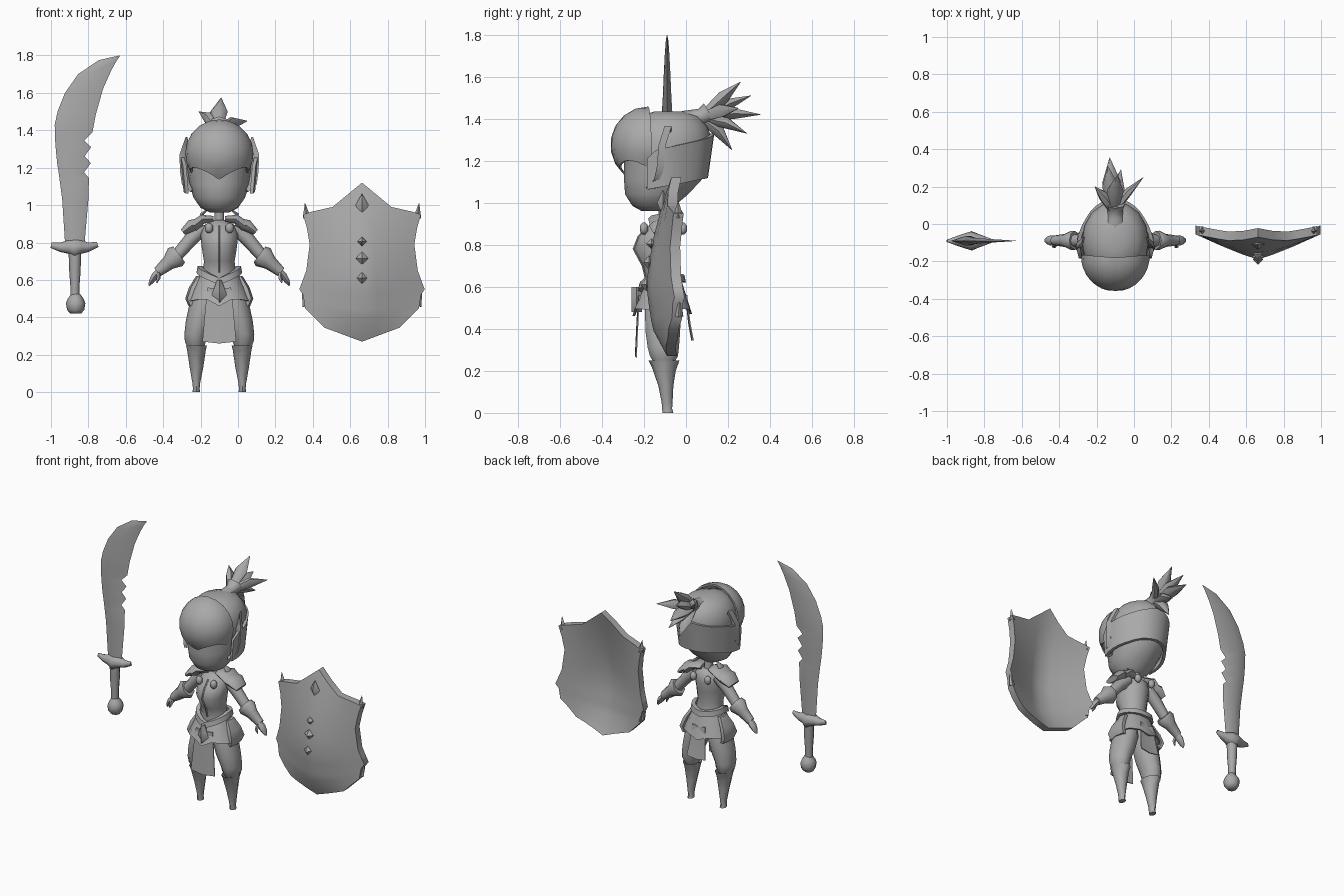
import bpy, bmesh, math
from mathutils import Vector

X0, Y0 = -0.10, -0.10   # body axis
grey = bpy.data.materials.new("plain_grey")
grey.diffuse_color = (0.4, 0.4, 0.4, 1)


def skin(name, rings, closed=False, plate=False):
    """Join equal rings into a capped solid; a plate's rings run out along the front and home along the back."""
    bm = bmesh.new()
    vs = [[bm.verts.new(p) for p in r] for r in rings]
    n = len(vs[0])
    pairs = list(zip(vs, vs[1:])) + ([(vs[-1], vs[0])] if closed else [])
    for a, b in pairs:
        for i in range(n):
            j = (i + 1) % n
            bm.faces.new((a[i], a[j], b[j], b[i]))
    for end in ([] if closed else [vs[0], vs[-1][::-1]]):
        if plate:
            for i in range(n // 2 - 1):
                bm.faces.new((end[i], end[i + 1], end[n - 2 - i], end[n - 1 - i]))
        else:
            bm.faces.new(end)
    bmesh.ops.remove_doubles(bm, verts=bm.verts, dist=0.0004)
    bmesh.ops.recalc_face_normals(bm, faces=bm.faces)
    me = bpy.data.meshes.new(name)
    bm.to_mesh(me)
    bm.free()
    me.materials.append(grey)
    ob = bpy.data.objects.new(name, me)
    bpy.context.scene.collection.objects.link(ob)
    return ob


def stack(name, rows, n=12):
    """Level ellipses: rows of (z, cx, cy, rx, ry)."""
    ang = [2 * math.pi * i / n for i in range(n)]
    return skin(name, [[(cx + rx * math.cos(a), cy + ry * math.sin(a), z) for a in ang]
                       for z, cx, cy, rx, ry in rows])


def tube(name, pts, radii, n=8, ref=(0, 1, 0)):
    """Ellipses along a path; radii are (along ref, across ref)."""
    pts, rings = [Vector(p) for p in pts], []
    for k, p in enumerate(pts):
        t = (pts[min(k + 1, len(pts) - 1)] - pts[max(k - 1, 0)]).normalized()
        s = Vector(ref)
        s = (s - t * s.dot(t)).normalized()
        q = t.cross(s)
        a, b = radii[k]
        rings.append([p + s * a * math.cos(2 * math.pi * i / n) + q * b * math.sin(2 * math.pi * i / n)
                      for i in range(n)])
    return skin(name, rings)


def lerp(table, x):
    for (a, va), (b, vb) in zip(table, table[1:]):
        if x <= b:
            return va + (vb - va) * max(0, (x - a) / (b - a))
    return table[-1][1]


def band(name, c, low, high, rad, t, a0, a1, n):
    """Curved strap; angle 0 is the front. low/high/rad depend on the absolute angle."""
    rings, closed = [], a1 - a0 >= 360
    for i in range(n if closed else n + 1):
        d = a0 + (a1 - a0) * i / n
        k = abs((d + 180) % 360 - 180)
        s, co = math.sin(math.radians(d)), -math.cos(math.radians(d))
        (rl, ryl), (rh, ryh) = rad(k)
        lo, hi = lerp(low, k), lerp(high, k)
        P = lambda rx, ry, z: (c[0] + rx * s, c[1] + ry * co, z)
        rings.append([P(rl, ryl, lo), P(rh, ryh, hi), P(rh - t, ryh - t, hi), P(rl - t, ryl - t, lo)])
    return skin(name, rings, closed)


# head
stack("head", [(.96, X0, -.15, .05, .06), (.985, X0, -.155, .10, .10), (1.04, X0, -.14, .138, .15),
               (1.11, X0, -.11, .16, .185), (1.20, X0, -.09, .176, .205), (1.30, X0, -.09, .178, .212),
               (1.36, X0, -.085, .16, .19), (1.41, X0, -.08, .12, .145), (1.435, X0, -.08, .05, .07)], 16)

# front hair shell with a pointed hairline
hairline = [(0, 1.135), (30, 1.185), (55, 1.205), (75, 1.19), (95, 1.16)]
rings = []
for i in range(17):
    d = -95 + 190 * i / 16
    lo = math.asin((lerp(hairline, abs(d)) - 1.275) / .183)
    row = [lo + (math.pi / 2 - lo) * j / 7 for j in range(8)]
    shell = lambda p, f: (X0 + .183 * f * math.sin(math.radians(d)) * math.cos(p),
                          -.18 - .18 * f * math.cos(math.radians(d)) * math.cos(p),
                          1.275 + .183 * math.sin(p) * (f if p > 0 else 1))
    rings.append([shell(p, 1) for p in row] + [shell(p, .93) for p in row[::-1]])
skin("front_hair", rings, plate=True)

# headband around the sides and back, flaring at its front ends
def head_rad(k):
    f = lerp([(60, .03), (85, .022), (120, .0), (180, 0)], k)
    return (.172 + f, .195 + f), (.186 + f, .225)
band("headband", (X0, -.09), [(60, 1.06), (90, 1.08), (140, 1.11), (180, 1.12)],
     [(60, 1.19), (75, 1.25), (110, 1.28), (180, 1.33)], head_rad, .02, 65, 295, 20)

# ear guards
for s in (-1, 1):
    out = [(.18, 1.365), (.213, 1.27), (.21, 1.18), (.20, 1.11), (.155, 1.07)]
    inn = [(.172, 1.34), (.165, 1.27), (.17, 1.18), (.165, 1.12), (.148, 1.08)]
    ys = [-.09, -.12, -.125, -.14, -.18]
    skin("ear_guard", [[(X0 + s * a, y - .012, z), (X0 + s * (a - .008), y + .022, z),
                        (X0 + s * (b - .008), y + .02, w), (X0 + s * b, y, w)]
                       for (a, z), (b, w), y in zip(out, inn, ys)])

# ponytail tie and broad tufts
root = Vector((X0 - .01, .07, 1.405))
tube("hair_tie", [(X0, .0, 1.385), (X0, .04, 1.40), (X0, .075, 1.41), (X0, .11, 1.43)],
     [(.06, .055), (.045, .045), (.04, .04), (.055, .05)], 8, (1, 0, 0))
for tip, a, b in [((-.09, .26, 1.575), .045, .035), ((-.13, .355, 1.42), .05, .03), ((.05, .25, 1.45), .022, .035),
                  ((-.21, .20, 1.50), .03, .035), ((-.10, .22, 1.25), .045, .032), ((-.07, .29, 1.33), .04, .03),
                  ((-.14, .31, 1.51), .045, .03)]:
    tip = Vector(tip)
    mid = root.lerp(tip, .5) + Vector((0, .012, .012))
    tube("hair_tuft", [root, mid, tip], [(.024, .022), (a, b), (.001, .001)], 6, (1, 0, 0))

# neck, torso and chest ridge
stack("neck", [(.86, X0, -.10, .035, .035), (.92, X0, -.10, .025, .025), (1.0, X0, -.11, .028, .028)], 8)
stack("torso", [(.56, X0, -.11, .11, .09), (.64, X0, -.115, .088, .075), (.70, X0, -.125, .082, .08),
                (.78, X0, -.14, .095, .108), (.84, X0, -.125, .10, .10), (.89, X0, -.105, .085, .075),
                (.92, X0, -.10, .04, .04)], 12)
skin("chest_seam", [[(X0 - .005, y, z), (X0, y - .006, z), (X0 + .005, y, z), (X0, y + .02, z)]
                    for z, y in [(.64, -.19), (.70, -.205), (.78, -.248), (.84, -.225), (.89, -.18)]])

for s in (-1, 1):
    X = lambda o: X0 + s * o
    # layered shoulder guards and clasps
    tube("collar_guard", [(X(.03), Y0, .925), (X(.09), Y0, .925), (X(.14), Y0, .885)],
         [(.045, .018), (.08, .026), (.07, .03)], 10)
    tube("shoulder_guard", [(X(.09), Y0, .91), (X(.15), Y0, .89), (X(.195), Y0, .855)],
         [(.05, .025), (.075, .034), (.055, .018)], 10)
    tube("shoulder_point", [(X(.09), Y0, .925), (X(.095), Y0, .95), (X(.06), Y0, .98)],
         [(.04, .015), (.03, .012), (.003, .003)], 6)
    for y in (-.20, -.015):
        stack("clasp", [(.85, X(.055), y, .008, .008), (.865, X(.055), y, .022, .02),
                        (.89, X(.055), y, .022, .02), (.905, X(.055), y, .008, .008)], 8)
    # arm, cuff and hand
    tube("upper_arm", [(X(.08), Y0 + .01, .885), (X(.15), Y0 + .01, .82), (X(.24), Y0 + .012, .715)],
         [(.04, .04), (.038, .038), (.032, .032)], 8)
    tube("cuff", [(X(.215), -.088, .737), (X(.235), -.088, .722), (X(.27), -.088, .692), (X(.33), -.088, .642)],
         [(.05, .052), (.052, .062), (.035, .04), (.026, .027)], 8)
    tube("hand", [(X(.315), -.088, .655), (X(.345), -.088, .62), (X(.365), -.088, .59), (X(.375), -.088, .57)],
         [(.022, .018), (.028, .022), (.02, .015), (.005, .005)], 6)
    tube("thumb", [(X(.325), -.10, .64), (X(.325), -.12, .61), (X(.335), -.122, .585)],
         [(.012, .012), (.011, .011), (.004, .004)], 5, (1, 0, 0))
    # baggy trouser leg and pointed boot
    stack("trouser_leg", [(.58, X(.06), -.11, .06, .075), (.48, X(.08), -.11, .078, .09), (.38, X(.105), -.11, .074, .086),
                          (.31, X(.125), -.108, .062, .078), (.27, X(.128), -.105, .056, .07),
                          (.225, X(.125), -.105, .038, .042)], 10)
    stack("boot", [(.18, X(.12), -.10, .036, .044), (.25, X(.122), -.105, .056, .074), (.225, X(.122), -.105, .05, .06),
                   (.13, X(.122), -.096, .036, .036), (.05, X(.123), -.09, .021, .026),
                   (.02, X(.123), -.09, .018, .024), (0, X(.123), -.086, .02, .026)], 8)
    # hip plate
    stack("hip_plate", [(.46, X(.145), -.10, .02, .07), (.50, X(.16), -.10, .022, .08),
                        (.56, X(.14), -.10, .022, .065), (.62, X(.105), -.10, .02, .04)], 6)

# skirt, belt, buckle and hanging cloths
band("skirt", (X0, -.113), [(0, .46), (25, .50), (60, .49), (90, .48), (150, .50), (180, .47)],
     [(0, .60), (60, .64), (180, .65)], lambda k: ((.172, .142), (.10, .085)), .012, 0, 360, 16)
band("belt", (X0, -.115), [(0, .575), (50, .615), (90, .64), (180, .62)],
     [(0, .61), (50, .65), (90, .675), (180, .655)], lambda k: ((.122, .115), (.116, .108)), .025, 0, 360, 20)
skin("buckle", [[(X0 - w, -.235, z), (X0, -.26, z), (X0 + w, -.235, z), (X0, -.21, z)]
                for z, w in [(.48, .004), (.52, .04), (.55, .03), (.60, .012)]])
for name, y, yb, zb, w in (("front_cloth", -.225, -.24, .26, .09), ("back_cloth", .0, .03, .34, .07)):
    skin(name, [[(X0 - a, p, z + .01), (X0, p - .004, z), (X0 + a, p, z + .01),
                 (X0 + a, p + .006, z + .01), (X0, p + .004, z), (X0 - a, p + .006, z + .01)]
                for z, a, p in [(.55, w * .7, y), (.42, w * .85, (y + yb) / 2), (zb, w, yb)]])

# curved sword blade: left and right edge points with a ridge between
blade = [(-.925, .80, -.82, .80), (-.94, 1.03, -.80, 1.03), (-.953, 1.13, -.797, 1.145), (-.96, 1.18, -.823, 1.175),
         (-.967, 1.225, -.787, 1.225), (-.971, 1.265, -.82, 1.262), (-.975, 1.31, -.785, 1.31),
         (-.978, 1.35, -.822, 1.345), (-.98, 1.43, -.778, 1.39), (-.965, 1.50, -.76, 1.485),
         (-.925, 1.60, -.722, 1.62), (-.855, 1.70, -.68, 1.715), (-.745, 1.775, -.65, 1.77), (-.635, 1.80, -.631, 1.797)]
ridge = [(0, -.872), (2, -.877), (8, -.90), (10, -.85), (11, -.79), (12, -.71), (13, -.633)]
rings = []
for k, (a, b, c, d) in enumerate(blade):
    h = .025 * min(1, (13 - k) / 5) + .001
    mx = lerp(ridge, k)
    mz = b + (d - b) * (mx - a) / (c - a)
    rings.append([(a, -.09, b), (mx, -.09 - h, mz), (c, -.09, d), (mx, -.09 + h, mz)])
skin("sword_blade", rings)
tube("sword_guard", [(-1.0, -.09, .785), (-.95, -.09, .775), (-.905, -.09, .778), (-.872, -.09, .77), (-.84, -.09, .778),
                     (-.80, -.09, .775), (-.75, -.09, .79)],
     [(.006, .014), (.025, .025), (.04, .038), (.05, .055), (.04, .038), (.025, .025), (.006, .014)], 8)
stack("sword_grip", [(z, -.872, -.09, r, r) for z, r in [(.49, .024), (.56, .024), (.64, .03), (.75, .034)]], 8)
stack("sword_pommel", [(z, -.868, -.09, r, r) for z, r in [(.42, .03), (.44, .046), (.475, .052), (.50, .042), (.525, .024)]], 8)

# shield: curved plate with peaked top, waisted sides and rounded foot
top = [(0, 1.12), (.5, .99), (.85, .965), (1, .95)]
foot = [(0, .27), (.66, .345), (1, .45)]
half = [(.45, .305), (.52, .315), (.55, .335), (.65, .298), (.79, .28), (.88, .295), (.95, .315)]
bow = [(.27, -.09), (.40, -.16), (.60, -.19), (.80, -.165), (1.0, -.11), (1.12, -.07)]
cols = [-1, -.85, -.66, -.5, -.25, 0, .25, .5, .66, .85, 1]
rings = []
for v in (0, .14, .32, .46, .6, .7, .8, .86, 1):
    w = lerp(half, .95 - .5 * v)
    row = []
    for u in cols:
        z = lerp(top, abs(u)) * (1 - v) + lerp(foot, abs(u)) * v
        f = (abs(u) * w / .335) ** 1.15
        row.append((.663 + u * w, lerp(bow, z) * (1 - f) - .055 * f, z))
    rings.append(row + [(x, y + .048, z) for x, y, z in row[::-1]])
skin("shield", rings, plate=True)

for s in (-1, 1):
    # corner spikes on the shield
    tube("shield_horn", [(.663 + s * .295, -.037, .93), (.663 + s * .305, -.037, 1.01)], [(.025, .022), (.001, .001)], 4)
    tube("shield_fin", [(.663 + s * .298, -.037, .46), (.663 + s * .318, -.03, .545)], [(.025, .02), (.004, .004)], 4)

# diamond studs
for z, h, w in ((1.0, .06, .035), (.805, .025, .025), (.715, .034, .034), (.61, .03, .028)):
    y = lerp(bow, z)
    stack("shield_stud", [(z - h, .663, y, .001, .001), (z, .663, y, w, .028), (z + h, .663, y, .001, .001)], 4)

# smooth shading with crisp edges
for ob in bpy.context.scene.objects:
    ob.select_set(True)
    bpy.context.view_layer.objects.active = ob
bpy.ops.object.shade_smooth_by_angle(angle=math.radians(55))
